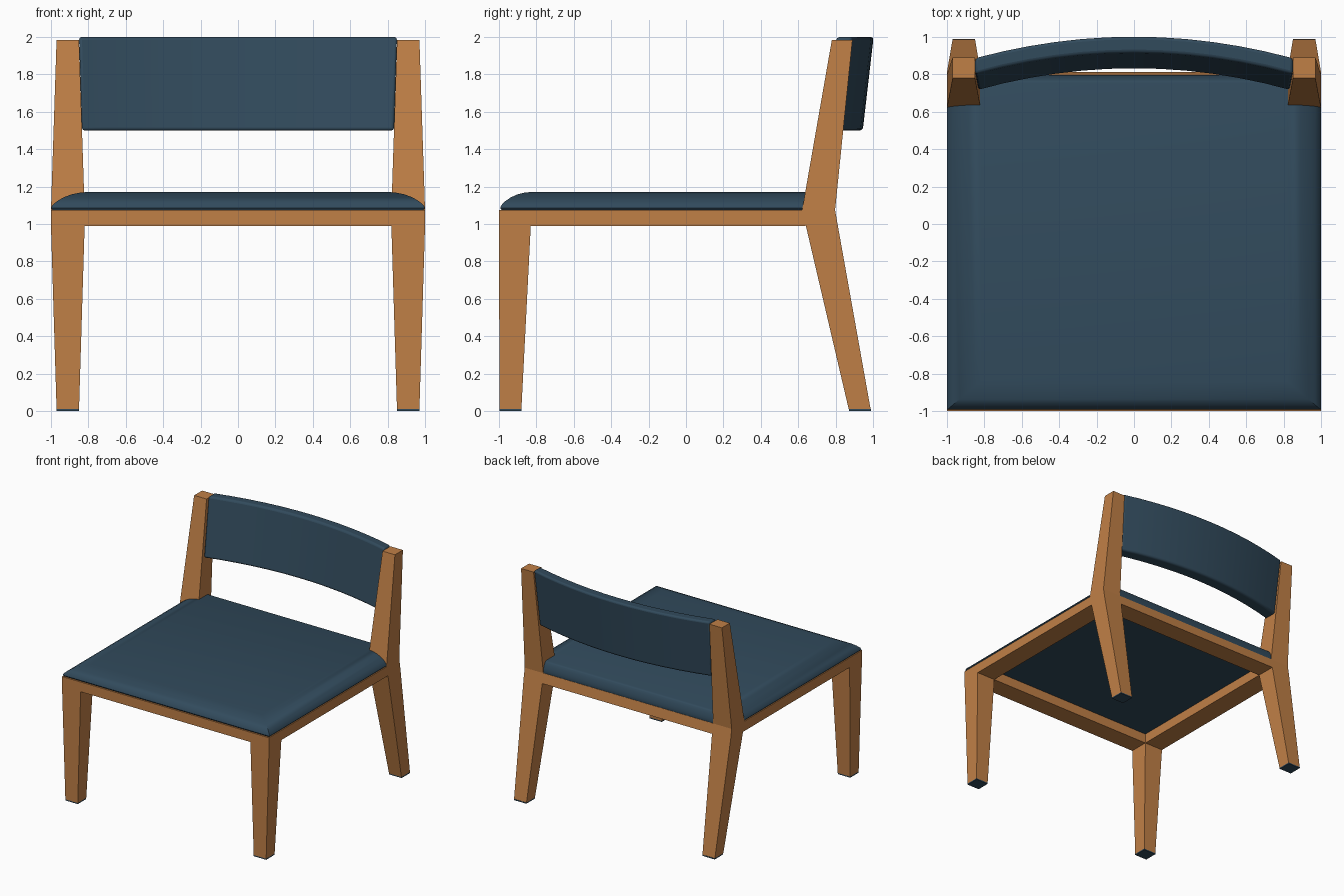
import bpy, bmesh, math

if "Cube" in bpy.data.objects:
    bpy.data.objects.remove(bpy.data.objects["Cube"])


def material(name, rgb):
    m = bpy.data.materials.new(name)
    m.diffuse_color = (*rgb, 1)
    m.use_nodes = True
    m.node_tree.nodes["Principled BSDF"].inputs["Base Color"].default_value = m.diffuse_color
    return m


wood = material("warm_wood", (0.53, 0.215, 0.062))
fabric = material("slate_blue_fabric", (0.031, 0.069, 0.107))


def loft(name, rings, mat, smooth=None):
    """Skin equal-length rings of points and cap both ends."""
    bm = bmesh.new()
    loops = [[bm.verts.new(p) for p in ring] for ring in rings]
    n = len(loops[0])
    for a, b in zip(loops, loops[1:]):
        for i in range(n):
            j = (i + 1) % n
            bm.faces.new((a[i], a[j], b[j], b[i]))
    bm.faces.new(loops[0][::-1])
    bm.faces.new(loops[-1])
    bmesh.ops.recalc_face_normals(bm, faces=bm.faces)
    me = bpy.data.meshes.new(name)
    bm.to_mesh(me)
    bm.free()
    me.materials.append(mat)
    ob = bpy.data.objects.new(name, me)
    bpy.context.collection.objects.link(ob)
    if smooth:
        bpy.ops.object.select_all(action='DESELECT')
        ob.select_set(True)
        bpy.context.view_layer.objects.active = ob
        bpy.ops.object.shade_smooth_by_angle(angle=math.radians(smooth))
    return ob


def rect(x0, x1, y0, y1, z):
    return [(x0, y0, z), (x1, y0, z), (x1, y1, z), (x0, y1, z)]


def side_part(name, sections, mat, s):
    """Stack of rectangles, flipped to the left when s is -1."""
    rings = [[(s * x, y, z) for x, y, z in rect(*sec)] for sec in sections]
    return loft(name, rings, mat)


RAIL_LOW, RAIL_TOP = 0.99, 1.075

# Legs, back posts, foot pads and side rails
for s, side in ((1, "right"), (-1, "left")):
    side_part(f"front_leg_{side}", [
        (0.85, 0.97, -0.997, -0.88, 0.01),
        (0.82, 1.0, -1.0, -0.83, RAIL_LOW),
        (0.82, 1.0, -1.0, -0.83, RAIL_TOP)], wood, s)
    side_part(f"back_leg_{side}", [
        (0.85, 0.97, 0.87, 0.987, 0.01),
        (0.82, 1.0, 0.641, 0.812, RAIL_LOW),
        (0.82, 1.0, 0.621, 0.797, RAIL_TOP),
        (0.85, 0.97, 0.78, 0.89, 1.985)], wood, s)
    side_part(f"front_foot_pad_{side}", [
        (0.85, 0.97, -0.997, -0.88, z) for z in (0, 0.01)], fabric, s)
    side_part(f"back_foot_pad_{side}", [
        (0.85, 0.97, 0.872, 0.989, z) for z in (0, 0.01)], fabric, s)
    side_part(f"side_rail_{side}", [
        (0.82, 1.0, -0.83, 0.64, z) for z in (RAIL_LOW, RAIL_TOP)], wood, s)

# Front rail, and back rail leaning with the back legs
loft("front_rail", [rect(-0.82, 0.82, -1.0, -0.83, z)
                    for z in (RAIL_LOW, RAIL_TOP)], wood)
loft("back_rail", [rect(-0.82, 0.82, 0.641, 0.812, RAIL_LOW),
                   rect(-0.82, 0.82, 0.641, 0.797, RAIL_TOP)], wood)

# Seat cushion: inset rounded outline rising to a flat top
profile = [(0.008, 1.075), (0.0, 1.085), (0.006, 1.10), (0.03, 1.121),
           (0.065, 1.142), (0.11, 1.159), (0.15, 1.167), (0.18, 1.17)]
loft("seat", [rect(-0.999 + d, 0.999 - d, -0.993 + d * 0.85, 0.797 - d * 0.25, z)
              for d, z in profile], fabric, 35)

# Curved backrest: leaning cross-section swept along a shallow arc
rings = []
N = 12
for i in range(N + 1):
    t = -1 + 2 * i / N
    sag = 0.115 * t * t
    rings.append([(0.834 * t, 0.83 - sag, 1.50), (0.834 * t, 0.945 - sag, 1.50),
                  (0.85 * t, 1.003 - sag, 2.0), (0.85 * t, 0.917 - sag, 2.0)])
back = loft("backrest", rings, fabric, 40)
bev = back.modifiers.new("soft_edges", 'BEVEL')
bev.width = 0.016
bev.segments = 3
bev.limit_method = 'ANGLE'
bev.angle_limit = math.radians(40)
back.modifiers.move(len(back.modifiers) - 1, 0)
